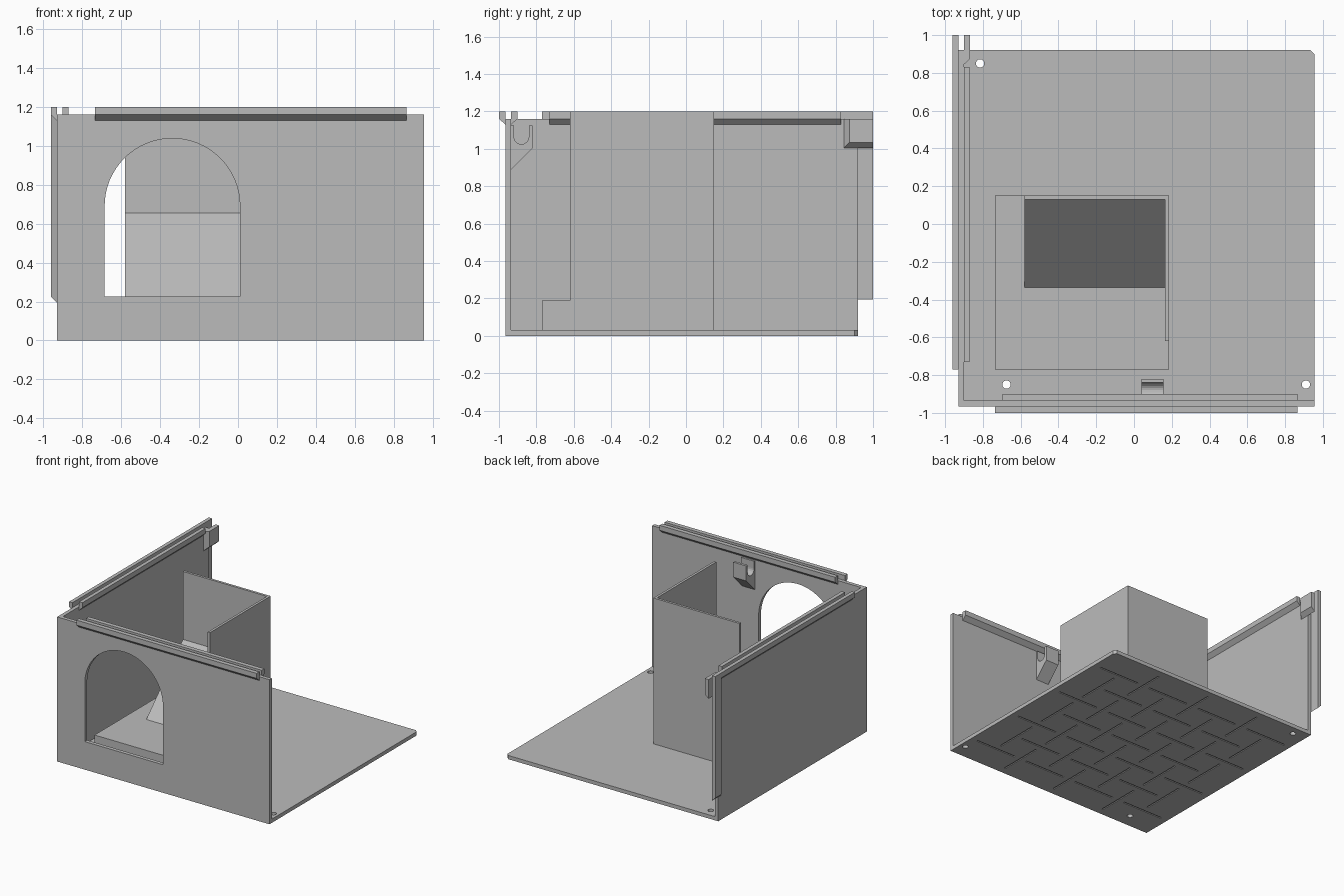
import bpy
import bmesh
from math import sin, cos, pi

if "Cube" in bpy.data.objects:
    bpy.data.objects.remove(bpy.data.objects["Cube"], do_unlink=True)

# Single flat material
GREY = (0.5, 0.5, 0.5, 1)
grey = bpy.data.materials.new("plain_grey")
grey.use_nodes = True
grey.diffuse_color = GREY
grey.node_tree.nodes["Principled BSDF"].inputs["Base Color"].default_value = GREY


def finish(name, bm):
    bmesh.ops.recalc_face_normals(bm, faces=bm.faces)
    mesh = bpy.data.meshes.new(name)
    bm.to_mesh(mesh)
    bm.free()
    mesh.materials.append(grey)
    ob = bpy.data.objects.new(name, mesh)
    bpy.context.collection.objects.link(ob)
    return ob


def add_prism(bm, pts, axis, lo, hi):
    """Extrude a 2D profile along an axis; the profile uses the other two axes in order."""
    def place(p, t):
        c = list(p)
        c.insert("xyz".index(axis), t)
        return c
    a = [bm.verts.new(place(p, lo)) for p in pts]
    b = [bm.verts.new(place(p, hi)) for p in pts]
    bm.faces.new(a)
    bm.faces.new(b[::-1])
    for i in range(len(pts)):
        j = (i + 1) % len(pts)
        bm.faces.new((a[i], a[j], b[j], b[i]))


def rect(x0, x1, y0, y1):
    return [(x0, y0), (x1, y0), (x1, y1), (x0, y1)]


def prism(name, pts, axis, lo, hi):
    bm = bmesh.new()
    add_prism(bm, pts, axis, lo, hi)
    return finish(name, bm)


def cut(ob, cutter):
    """Subtract the cutter, then discard it."""
    cutter.hide_render = True
    mod = ob.modifiers.new("cut", "BOOLEAN")
    mod.operation = "DIFFERENCE"
    mod.solver = "EXACT"
    mod.object = cutter
    bpy.context.view_layer.update()
    dg = bpy.context.evaluated_depsgraph_get()
    mesh = bpy.data.meshes.new_from_object(ob.evaluated_get(dg))
    ob.modifiers.clear()
    ob.data = mesh
    bpy.data.objects.remove(cutter, do_unlink=True)


# Main extents
L, R, F, B = -0.93, 0.955, -0.965, 0.92
T, FLOOR, TOP, RIM = 0.03, 0.03, 1.16, 1.2

# Floor with one clipped corner
floor = prism("floor", [(L, F), (R, F), (R, B - 0.02), (R - 0.02, B), (L, B)], "z", 0, FLOOR)

# Woven shallow grooves on the underside
bm = bmesh.new()
cell, half, w = 0.235, 0.18, 0.006
for i in range(-3, 4):
    for j in range(-3, 4):
        x, y = (L + R) / 2 + i * cell, (F + B) / 2 + j * cell
        dx, dy = (half, w) if (i + j) % 2 == 0 else (w, half)
        add_prism(bm, rect(x - dx, x + dx, y - dy, y + dy), "z", -0.02, 0.006)
cut(floor, finish("groove_cutter", bm))

# Screw holes
bm = bmesh.new()
for hx, hy in ((-0.815, 0.85), (-0.675, -0.85), (0.91, -0.85)):
    ring = [(hx + 0.022 * cos(k * pi / 12), hy + 0.022 * sin(k * pi / 12)) for k in range(24)]
    add_prism(bm, ring, "z", -0.1, 0.1)
cut(floor, finish("hole_cutter", bm))

# Front wall with arched doorway
front = prism("front_wall", rect(L, R, FLOOR, TOP), "y", F, F + T)
cx, rad, spring = -0.3375, 0.3475, 0.69
arch = [(cx - rad, 0.225), (cx + rad, 0.225)]
arch += [(cx + rad * cos(k * pi / 32), spring + rad * sin(k * pi / 32)) for k in range(33)]
cut(front, prism("arch_cutter", arch, "y", F - 0.1, F + 0.1))

# Side wall
prism("side_wall", rect(L, L + T, FLOOR, TOP), "x", 0, 1).name = "side_wall_tmp"
bpy.data.objects.remove(bpy.data.objects["side_wall_tmp"], do_unlink=True)
prism("side_wall", rect(L, L + T, F + T, B), "z", FLOOR, TOP)


# Rails along the wall tops, chamfered underneath
def rail(name, axis, face, out, lo, hi):
    pts = [(face, TOP - T), (face + out, TOP), (face + out, RIM), (face, RIM)]
    prism(name, pts, axis, lo, hi)


rail("front_outer_rail", "x", F, -0.035, -0.735, 0.865)
rail("front_inner_rail", "x", F + T, 0.035, -0.695, 0.865)
rail("side_outer_rail", "y", L, -0.03, -0.77, 1.0)
rail("side_inner_rail", "y", L + T, 0.03, -0.73, 0.83)


# Rear flanges on the side wall, chamfered at the front and bottom
def flange(name, face, out, y0, z0, z1, top_slope):
    pts = [(face, y0), (face + out, y0 + T), (face + out, 1.0), (face, 1.0)]
    ob = prism(name, pts, "z", z0, z1)
    for v in ob.data.vertices:
        if abs(v.co.x - face) > 0.01:
            v.co.z += T if v.co.z < (z0 + z1) / 2 else top_slope


flange("rear_outer_flange", L, -0.03, 0.89, 0.195, TOP - T, T)
flange("rear_inner_clip", L + T, 0.033, 0.845, 1.005, TOP, 0)

# Hook on the inside of the front wall
y0 = F + T
hook = [(y0, 0.89), (-0.82, 1.005), (-0.82, 1.125), (-0.84, 1.125)]
hook += [(-0.88 + 0.04 * cos(k * pi / 10), 1.065 - 0.04 * sin(k * pi / 10)) for k in range(11)]
hook += [(-0.92, 1.125), (y0, 1.125)]
prism("cable_hook", hook, "x", 0.04, 0.155)

# Inner box: low platform, two tall walls and a sloped ramp
prism("platform", rect(-0.735, 0.185, -0.77, 0.15), "z", FLOOR, 0.19)
prism("box_side_wall", rect(0.165, 0.185, -0.62, 0.15), "z", 0.19, RIM)
prism("box_back_wall", rect(-0.58, 0.165, 0.13, 0.15), "z", 0.19, RIM)
prism("ramp", [(-0.335, 0.19), (0.13, 0.19), (0.13, 0.655)], "x", -0.58, 0.165)
